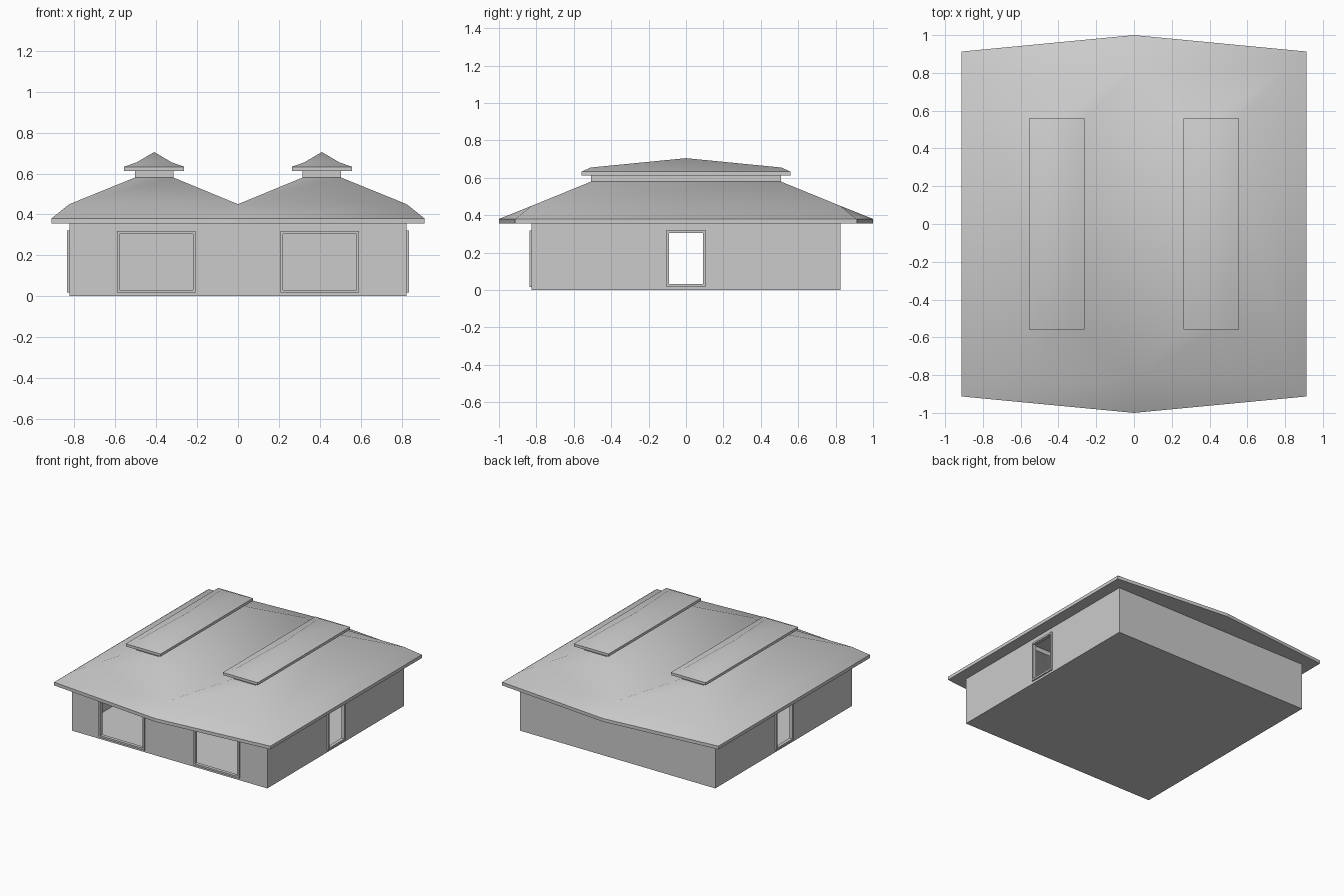
import bpy, bmesh

if "Cube" in bpy.data.objects:
    bpy.data.objects.remove(bpy.data.objects["Cube"])

W = 0.825      # wall half width
CX = 0.41      # centre of each hip roof


def finish(name, bm, smooth=False):
    bmesh.ops.remove_doubles(bm, verts=bm.verts[:], dist=1e-5)
    bmesh.ops.recalc_face_normals(bm, faces=bm.faces[:])
    for f in bm.faces:
        f.smooth = smooth
    me = bpy.data.meshes.new(name)
    bm.to_mesh(me)
    bm.free()
    ob = bpy.data.objects.new(name, me)
    bpy.context.collection.objects.link(ob)
    return ob


def box(name, lo, hi):
    bm = bmesh.new()
    bmesh.ops.create_cube(bm, size=1)
    for v in bm.verts:
        v.co = [l + (c + 0.5) * (h - l) for l, h, c in zip(lo, hi, v.co)]
    return finish(name, bm)


def rect(x, hx, hy, z):
    return [(x - hx, -hy, z), (x + hx, -hy, z), (x + hx, hy, z), (x - hx, hy, z)]


def hexa(hx, hy, mid, z):
    return [(-hx, -hy, z), (0, -mid, z), (hx, -hy, z),
            (hx, hy, z), (0, mid, z), (-hx, hy, z)]


def bridge(bm, *rings):
    # quads between successive rings of points
    for a, b in zip(rings, rings[1:]):
        n = len(a)
        for i in range(n):
            j = (i + 1) % n
            bm.faces.new([bm.verts.new(p) for p in (a[i], a[j], b[j], b[i])])


def cut(ob, cutter):
    m = ob.modifiers.new("cut", "BOOLEAN")
    m.operation = 'DIFFERENCE'
    m.solver = 'EXACT'
    m.object = cutter
    cutter.hide_render = True
    cutter.hide_viewport = True


# hollow wall shell with floor
walls = box("walls", (-W, -W, 0), (W, W, 0.355))
t = W - 0.01
cut(walls, box("room_cutter", (-t, -t, 0.006), (t, t, 0.6)))


def opening(name, centre, half, z0, z1, front, sign=1):
    # cut an opening and surround it with a four-bar frame
    e = 0.014

    def bar(n, a0, a1, b0, b1, d0, d1):
        d = sorted((sign * d0, sign * d1))
        if front:
            return box(n, (a0, d[0], b0), (a1, d[1], b1))
        return box(n, (d[0], a0, b0), (d[1], a1, b1))

    l, r = centre - half, centre + half
    cut(walls, bar(name + "_cutter", l + e / 2, r - e / 2, z0 + e / 2, z1 - e / 2, 0.75, 0.9))
    D = (0.81, 0.836)
    bar(name + "_frame_left", l, l + e, z0, z1, *D)
    bar(name + "_frame_right", r - e, r, z0, z1, *D)
    bar(name + "_frame_bottom", l + e, r - e, z0, z0 + e, *D)
    bar(name + "_frame_top", l + e, r - e, z1 - e, z1, *D)


for s, side in ((-1, "left"), (1, "right")):
    opening("front_window_" + side, s * 0.40, 0.193, 0.017, 0.318, True, -1)
    opening("side_door_" + side, 0, 0.104, 0.017, 0.32, False, s)

# eave soffit and fascia
bm = bmesh.new()
bridge(bm, hexa(W, W, W, 0.355), hexa(0.913, 0.913, 1, 0.355), hexa(0.913, 0.913, 1, 0.38))
finish("eaves", bm)

# roof skin: apron plus two hips meeting in a valley
bm = bmesh.new()
bridge(bm, hexa(0.913, 0.913, 1, 0.38), hexa(W, W, W, 0.45))
for s in (-1, 1):
    bridge(bm, rect(s * W / 2, W / 2, W, 0.45), rect(s * CX, 0.095, 0.507, 0.58))
finish("roof", bm, True)

for s, side in ((-1, "left"), (1, "right")):
    # cupola neck
    bm = bmesh.new()
    bridge(bm, rect(s * CX, 0.095, 0.507, 0.58), rect(s * CX, 0.095, 0.507, 0.613))
    finish("cupola_neck_" + side, bm)
    # cupola cap: slab, bevelled shoulder, low pyramid
    bm = bmesh.new()
    base = rect(s * CX, 0.147, 0.558, 0.613)
    bridge(bm, base, rect(s * CX, 0.147, 0.558, 0.633), rect(s * CX, 0.085, 0.51, 0.655))
    bm.faces.new([bm.verts.new(p) for p in base])
    top = rect(s * CX, 0.085, 0.51, 0.655)
    for i in range(4):
        bm.faces.new([bm.verts.new(p) for p in (top[i], top[(i + 1) % 4], (s * CX, 0, 0.705))])
    cap = finish("cupola_cap_" + side, bm)
    bpy.context.view_layer.objects.active = cap
    bpy.ops.object.select_all(action='DESELECT')
    cap.select_set(True)
    bpy.ops.object.shade_smooth_by_angle(angle=0.7)
